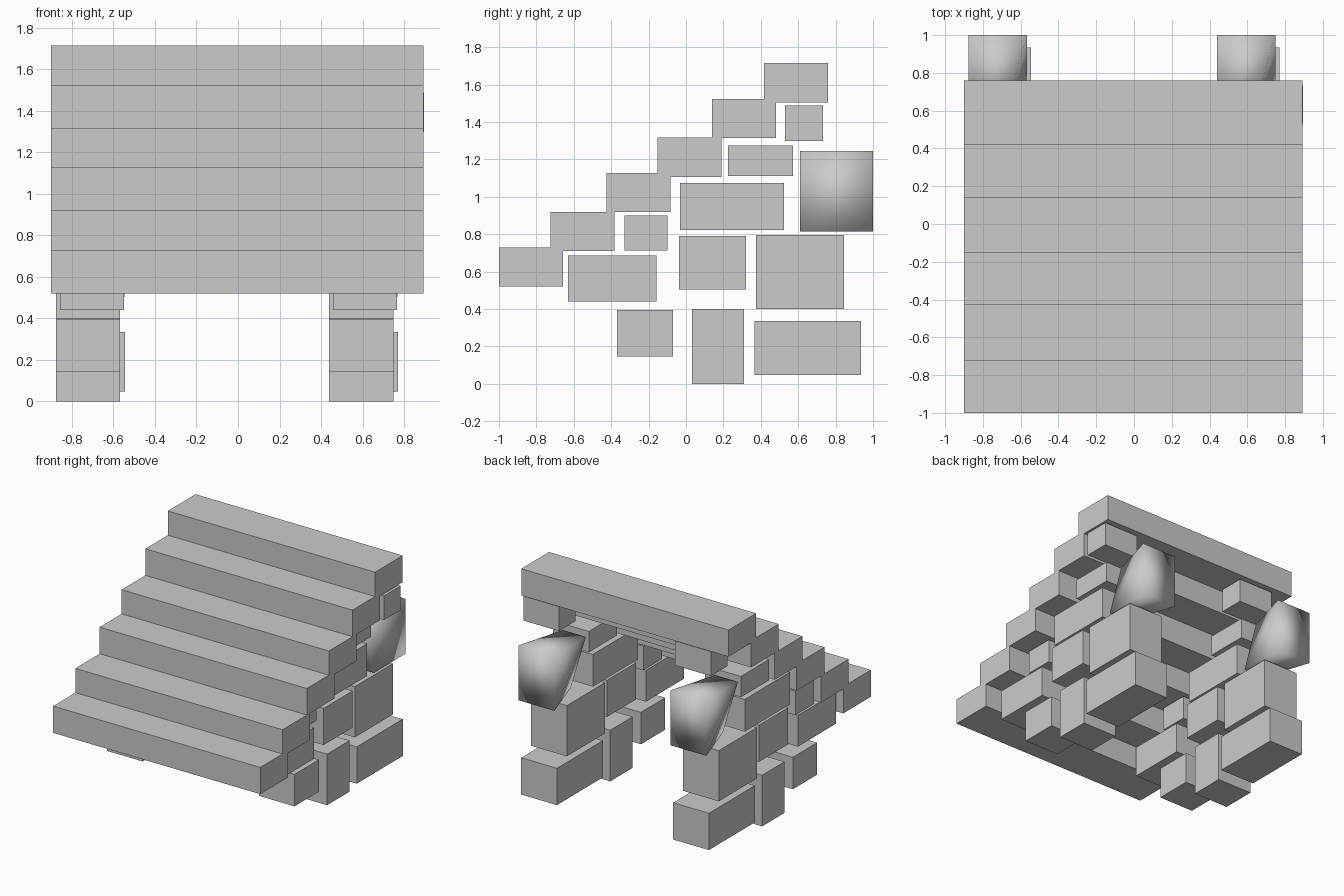
import bpy

def hexahedron(name, verts):
    # verts: bottom ring of four, then top ring of four
    faces = [(3, 2, 1, 0), (4, 5, 6, 7), (0, 1, 5, 4),
             (1, 2, 6, 5), (2, 3, 7, 6), (3, 0, 4, 7)]
    mesh = bpy.data.meshes.new(name)
    mesh.from_pydata(verts, [], faces)
    obj = bpy.data.objects.new(name, mesh)
    bpy.context.collection.objects.link(obj)
    return obj

def box(name, x0, x1, y0, y1, z0, z1):
    return hexahedron(name, [(x, y, z) for z in (z0, z1)
                             for x, y in ((x0, y0), (x1, y0), (x1, y1), (x0, y1))])

# Six overlapping step slabs
steps = [(-1.0, 0.52), (-0.725, 0.71), (-0.425, 0.918),
         (-0.153, 1.107), (0.14, 1.315), (0.418, 1.505)]
for i, (y, z) in enumerate(steps):
    box(f"step_{i + 1}", -0.90, 0.893, y, y + 0.342, z, z + 0.209)

# Loose support stones: sideways shift, y range, z range
stones = [
    (0.00, -0.37, -0.07, 0.145, 0.395),
    (0.00, 0.033, 0.31, 0.0, 0.40),
    (0.023, 0.367, 0.935, 0.047, 0.335),
    (0.018, -0.63, -0.157, 0.44, 0.685),
    (0.02, -0.038, 0.32, 0.503, 0.79),
    (0.00, 0.375, 0.845, 0.40, 0.797),
    (0.00, -0.33, -0.10, 0.712, 0.90),
    (0.00, -0.033, 0.525, 0.823, 1.075),
    (0.00, 0.225, 0.573, 1.11, 1.273),
    (0.147, 0.528, 0.733, 1.298, 1.488),
]
for side, x in (("left", -0.876), ("right", 0.439)):
    for i, (dx, y0, y1, z0, z1) in enumerate(stones):
        box(f"{side}_support_stone_{i + 1}", x + dx, x + dx + 0.309, y0, y1, z0, z1)

    # Skewed, smooth-shaded stone at the back
    w, y0, y1, z0, z1 = 0.309, 0.61, 1.0, 0.815, 1.245
    rock = hexahedron(f"{side}_back_rock", [
        (x + 0.13, y0, z0), (x + w, y0, z0), (x + w, y1, z0), (x, y1, z0),
        (x, y0, z1), (x + w - 0.11, y0, z1), (x + w, y1, z1), (x, y1, z1)])
    for p in rock.data.polygons:
        p.use_smooth = True
